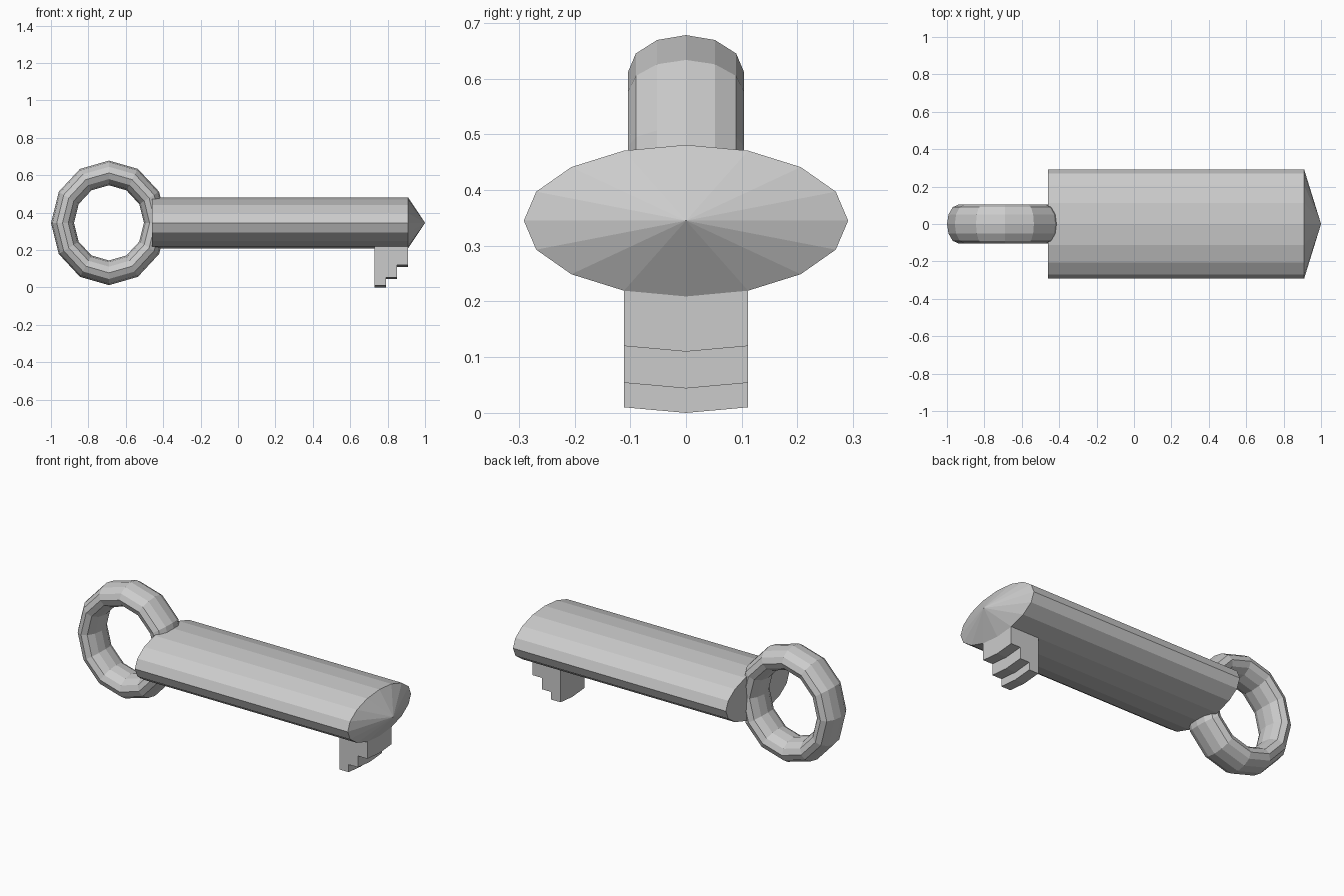
import bpy, bmesh
from math import sin, cos, pi

if "Cube" in bpy.data.objects:
    bpy.data.objects.remove(bpy.data.objects["Cube"])

AXIS_Z = 0.345


def loft(name, loops, closed=False, caps=True, tip=None):
    """Bridge successive point loops; optionally cap, join end to start, or end in a tip."""
    bm = bmesh.new()
    rings = [[bm.verts.new(p) for p in loop] for loop in loops]
    pairs = list(zip(rings, rings[1:])) + ([(rings[-1], rings[0])] if closed else [])
    for a, b in pairs:
        for i in range(len(a)):
            j = (i + 1) % len(a)
            bm.faces.new((a[i], a[j], b[j], b[i]))
    if caps:
        bm.faces.new(rings[0])
        if tip:
            t = bm.verts.new(tip)
            last = rings[-1]
            for i in range(len(last)):
                bm.faces.new((last[i], last[(i + 1) % len(last)], t))
        else:
            bm.faces.new(rings[-1])
    bmesh.ops.recalc_face_normals(bm, faces=bm.faces)
    mesh = bpy.data.meshes.new(name)
    bm.to_mesh(mesh)
    bm.free()
    obj = bpy.data.objects.new(name, mesh)
    bpy.context.collection.objects.link(obj)
    return obj


# Shaft: 16-sided flattened cylinder with a pointed end
def oval(x, n=16):
    return [(x, 0.291 * cos(2 * pi * i / n), AXIS_Z + 0.136 * sin(2 * pi * i / n))
            for i in range(n)]


loft("shaft", [oval(-0.46), oval(0.91)], tip=(1.0, 0, AXIS_Z))


# Bow: 12 x 12 ring, slightly narrower than tall, with an oval section
def bow_section(k, n=12):
    a = 2 * pi * k / n
    pts = []
    for i in range(n):
        b = 2 * pi * i / n
        r = 0.267 + 0.066 * cos(b)
        pts.append((-0.69 + 0.93 * r * cos(a), 0.104 * sin(b), AXIS_Z + r * sin(a)))
    return pts


loft("bow_ring", [bow_section(k) for k in range(12)], closed=True, caps=False)

# Bit: stepped tooth whose underside follows the shaft's faceted belly
steps = [(0.73, 0.01), (0.79, 0.01), (0.79, 0.054), (0.85, 0.054),
         (0.85, 0.12), (0.91, 0.12)]


def bit_profile(y, drop):
    return ([(x, y, z - drop) for x, z in steps]
            + [(0.91, y, 0.25), (0.73, y, 0.25)])


loft("key_bit", [bit_profile(-0.111, 0), bit_profile(0, 0.01), bit_profile(0.111, 0)])
